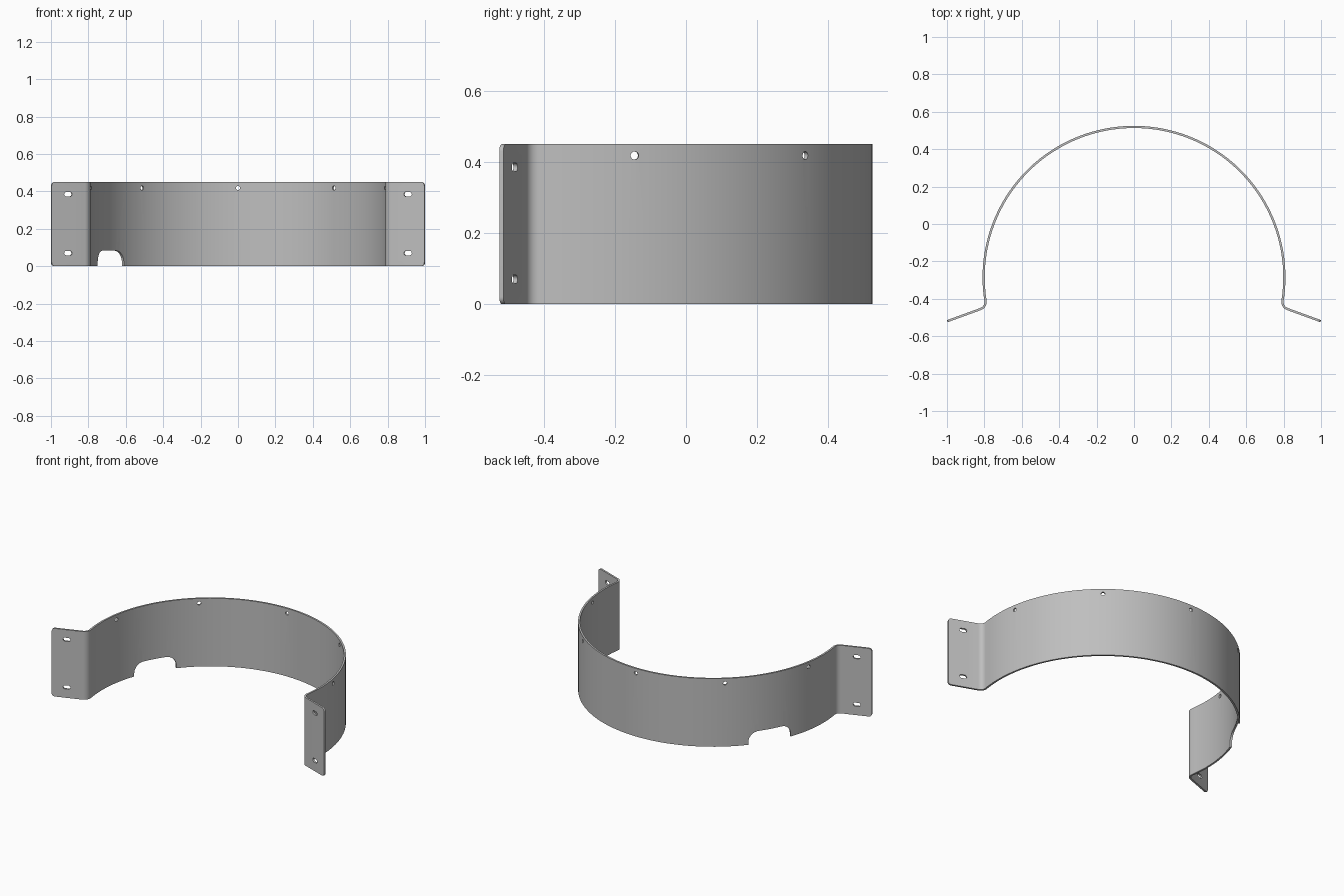
import bpy, bmesh
from math import sin, cos, radians, pi
from mathutils import Vector, Matrix

if "Cube" in bpy.data.objects:
    bpy.data.objects.remove(bpy.data.objects["Cube"], do_unlink=True)

HEIGHT, THICK = 0.45, 0.012
RADIUS, CENTRE = 0.804, Vector((0, -0.285))   # middle of the sheet
BEND, TILT, ARC_END = 0.04, -20, -9           # bend radius, flange heading, arc end angle


def polar(deg, r=1.0):
    return Vector((cos(radians(deg)), sin(radians(deg)))) * r


def make_object(name, bm):
    bmesh.ops.recalc_face_normals(bm, faces=bm.faces)
    mesh = bpy.data.meshes.new(name)
    bm.to_mesh(mesh)
    bm.free()
    obj = bpy.data.objects.new(name, mesh)
    bpy.context.collection.objects.link(obj)
    return obj


def rounded_outline(w, h, r, steps=8):
    """Rounded rectangle centred on the origin."""
    pts = []
    for i, (sx, sy) in enumerate(((1, 1), (-1, 1), (-1, -1), (1, -1))):
        mid = Vector((sx * (w / 2 - r), sy * (h / 2 - r)))
        for k in range(steps + 1):
            p = mid + polar(90 * (i + k / steps), r)
            if not pts or min((p - q).length for q in pts) > 1e-5:
                pts.append(p)
    return pts


def add_cutter(bm, outline, place, z, heading, depth=0.1):
    """Prism through the sheet at a plan position, running along a heading."""
    along = polar(heading).to_3d()
    side = Vector((-along.y, along.x, 0))
    base = Vector((place.x, place.y, z))
    rings = [[bm.verts.new(base + side * p.x + Vector((0, 0, p.y)) + along * d)
              for p in outline] for d in (-depth / 2, depth / 2)]
    bm.faces.new(rings[0])
    bm.faces.new(rings[1])
    n = len(outline)
    for i in range(n):
        j = (i + 1) % n
        bm.faces.new((rings[0][i], rings[0][j], rings[1][j], rings[1][i]))


# Centre line of one half: arc, bend, flange; stored as (point, outward normal)
half = []
for k in range(37):
    a = 90 + (ARC_END - 90) * k / 36
    half.append((CENTRE + polar(a, RADIUS), polar(a)))
bend_centre = half[-1][0] + polar(ARC_END, BEND)
for k in range(1, 9):
    a = ARC_END + (TILT + 90 - ARC_END) * k / 8
    half.append((bend_centre - polar(a, BEND), polar(a)))
flange_start = half[-1][0]


def flange_point(x):
    return flange_start + polar(TILT) * ((x - flange_start.x) / cos(radians(TILT)))


half.append((flange_point(0.998), polar(TILT + 90)))


def flip(v):
    return Vector((-v.x, v.y))


line = [(flip(p), flip(n)) for p, n in reversed(half[1:])] + half

# Sheet band: a rectangular section swept along the centre line
bm = bmesh.new()
sections = []
for p, n in line:
    a, b = p - n * THICK / 2, p + n * THICK / 2
    sections.append([bm.verts.new((q.x, q.y, z))
                     for q, z in ((a, 0), (b, 0), (b, HEIGHT), (a, HEIGHT))])
for s, t in zip(sections, sections[1:]):
    for i in range(4):
        j = (i + 1) % 4
        bm.faces.new((s[i], s[j], t[j], t[i]))
for s in (sections[0], sections[-1]):
    bm.faces.new(s)

# Rounded outer corners of the flanges
corners = [bm.edges.get((s[i], s[j])) for s in (sections[0], sections[-1])
           for i, j in ((0, 1), (2, 3))]
bmesh.ops.bevel(bm, geom=corners, offset=0.02, segments=6, profile=0.5, affect='EDGES')
band = make_object("curved_band_with_flanges", bm)

# Cutters: rim holes, flange slots and the bottom notch
bm = bmesh.new()
hole = rounded_outline(0.023, 0.023, 0.0115)
slot = rounded_outline(0.045, 0.024, 0.012)
for a in range(10, 180, 40):
    add_cutter(bm, hole, CENTRE + polar(a, RADIUS), 0.418, a)
for z in (0.07, 0.385):
    place = flange_point(0.91)
    add_cutter(bm, slot, place, z, TILT + 90)
    add_cutter(bm, slot, flip(place), z, 90 - TILT)
add_cutter(bm, rounded_outline(0.28, 0.166, 0.065),
           CENTRE + polar(150, RADIUS), 0, 150, 0.2)
cutters = make_object("hole_cutters", bm)
cutters.hide_render = True

cut = band.modifiers.new("holes", 'BOOLEAN')
cut.operation = 'DIFFERENCE'
cut.solver = 'EXACT'
cut.object = cutters
bpy.ops.object.select_all(action='DESELECT')
band.select_set(True)
bpy.context.view_layer.objects.active = band
bpy.ops.object.modifier_apply(modifier=cut.name)
bpy.data.objects.remove(cutters, do_unlink=True)

# Plain grey metal
grey = bpy.data.materials.new("grey_metal")
grey.use_nodes = True
colour = (0.52, 0.52, 0.52, 1)
grey.diffuse_color = colour
grey.node_tree.nodes["Principled BSDF"].inputs["Base Color"].default_value = colour
band.data.materials.clear()
band.data.materials.append(grey)
bpy.ops.object.shade_smooth_by_angle(angle=radians(30))
